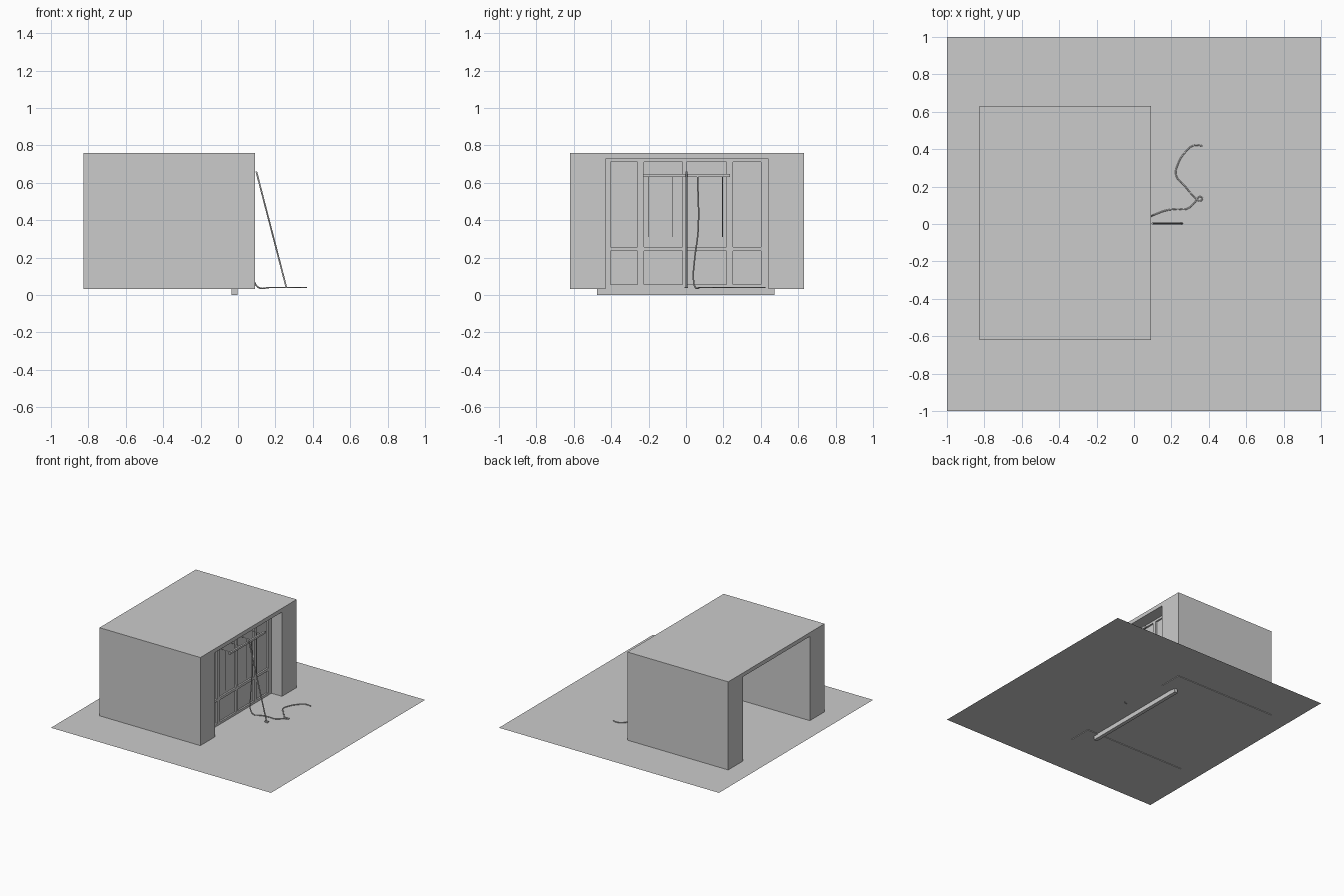
import bpy, bmesh
from mathutils import Vector

if "Cube" in bpy.data.objects:
    bpy.data.objects.remove(bpy.data.objects["Cube"])

GROUND = 0.036


def make_object(name, bm):
    bmesh.ops.recalc_face_normals(bm, faces=bm.faces)
    mesh = bpy.data.meshes.new(name)
    bm.to_mesh(mesh)
    bm.free()
    ob = bpy.data.objects.new(name, mesh)
    bpy.context.collection.objects.link(ob)
    return ob


def add_box(bm, x, y, z):
    r = bmesh.ops.create_cube(bm, size=1)
    for v in r["verts"]:
        v.co = Vector([a + (b - a) * (c + 0.5) for (a, b), c in zip((x, y, z), v.co)])


def boxes(name, specs):
    bm = bmesh.new()
    for s in specs:
        add_box(bm, *s)
    return make_object(name, bm)


def tube(name, paths, radius, smooth=True, res=2):
    cu = bpy.data.curves.new(name, "CURVE")
    cu.dimensions = "3D"
    cu.bevel_depth = radius
    cu.bevel_resolution = res
    cu.use_fill_caps = True
    cu.resolution_u = 8
    for pts in paths:
        if smooth:
            sp = cu.splines.new("BEZIER")
            sp.bezier_points.add(len(pts) - 1)
            for bp, p in zip(sp.bezier_points, pts):
                bp.co = p
                bp.handle_left_type = bp.handle_right_type = "AUTO"
        else:
            sp = cu.splines.new("POLY")
            sp.points.add(len(pts) - 1)
            for bp, p in zip(sp.points, pts):
                bp.co = (*p, 1)
    ob = bpy.data.objects.new(name, cu)
    bpy.context.collection.objects.link(ob)
    return ob


# flat ground sheet
bm = bmesh.new()
bmesh.ops.create_grid(bm, x_segments=1, y_segments=1, size=1)
for v in bm.verts:
    v.co.z = GROUND
make_object("ground_sheet", bm)

# wall block: an arch-shaped profile extruded along x
profile = [(-0.62, 0.031), (-0.43, 0.031), (-0.43, 0.728), (0.44, 0.728),
           (0.44, 0.031), (0.63, 0.031), (0.63, 0.76), (-0.62, 0.76)]
bm = bmesh.new()
face = bm.faces.new([bm.verts.new((-0.825, y, z)) for y, z in profile])
ext = bmesh.ops.extrude_face_region(bm, geom=[face])
for g in ext["geom"]:
    if isinstance(g, bmesh.types.BMVert):
        g.co.x = 0.092
make_object("wall_block", bm)

# threshold under the door
boxes("door_threshold", [((-0.034, -0.004), (-0.475, 0.472), (0, 0.036))])

# door lattice: vertical stiles and horizontal rails around eight panes
panes = [(-0.405, -0.26), (-0.225, -0.02), (0.004, 0.217), (0.25, 0.40)]
edges = [-0.43] + [e for p in panes for e in p] + [0.44]
dx = (-0.034, -0.004)
specs = [(dx, (edges[i], edges[i + 1]), (0.036, 0.728)) for i in range(0, len(edges), 2)]
for p in panes:
    for z in ((0.036, 0.055), (0.236, 0.257), (0.71, 0.728)):
        specs.append((dx, p, z))
boxes("door_lattice", specs)

# recessed panes
boxes("door_panes", [((-0.023, -0.017), p, z) for p in panes
                     for z in ((0.055, 0.236), (0.257, 0.71))])

# hanging rail with thin arms and drop rods
boxes("hanging_rail", [((0.074, 0.088), (-0.23, 0.236), (0.632, 0.648))])
ys = [-0.2, -0.07, 0.065, 0.195]
tube("rail_arms", [[(-0.01, y, 0.64), (0.08, y, 0.64)] for y in ys], 0.002, False, 0)
tube("drop_rods", [[(0.03, y, 0.635), (0.03, y, 0.31)] for y in ys], 0.0015, False, 0)

# leaning pole and its foot
tube("leaning_pole", [[(0.098, 0.002, 0.66), (0.258, 0.002, 0.042)]], 0.005, False, 1)
boxes("pole_foot", [((0.245, 0.272), (-0.007, 0.011), (0.036, 0.044))])

# rope: drops from the rail and curls on the ground
drop = [(0.08, 0.062, 0.64), (0.08, 0.065, 0.35), (0.082, 0.045, 0.18), (0.085, 0.04, 0.08)]
curl = [(0.11, 0.05), (0.17, 0.072), (0.23, 0.08), (0.28, 0.08), (0.325, 0.115),
        (0.35, 0.145), (0.366, 0.137), (0.352, 0.123), (0.325, 0.142), (0.27, 0.205),
        (0.225, 0.26), (0.235, 0.32), (0.275, 0.385), (0.32, 0.42), (0.368, 0.417)]
tube("rope", [drop + [(x, y, 0.04) for x, y in curl]], 0.004)
